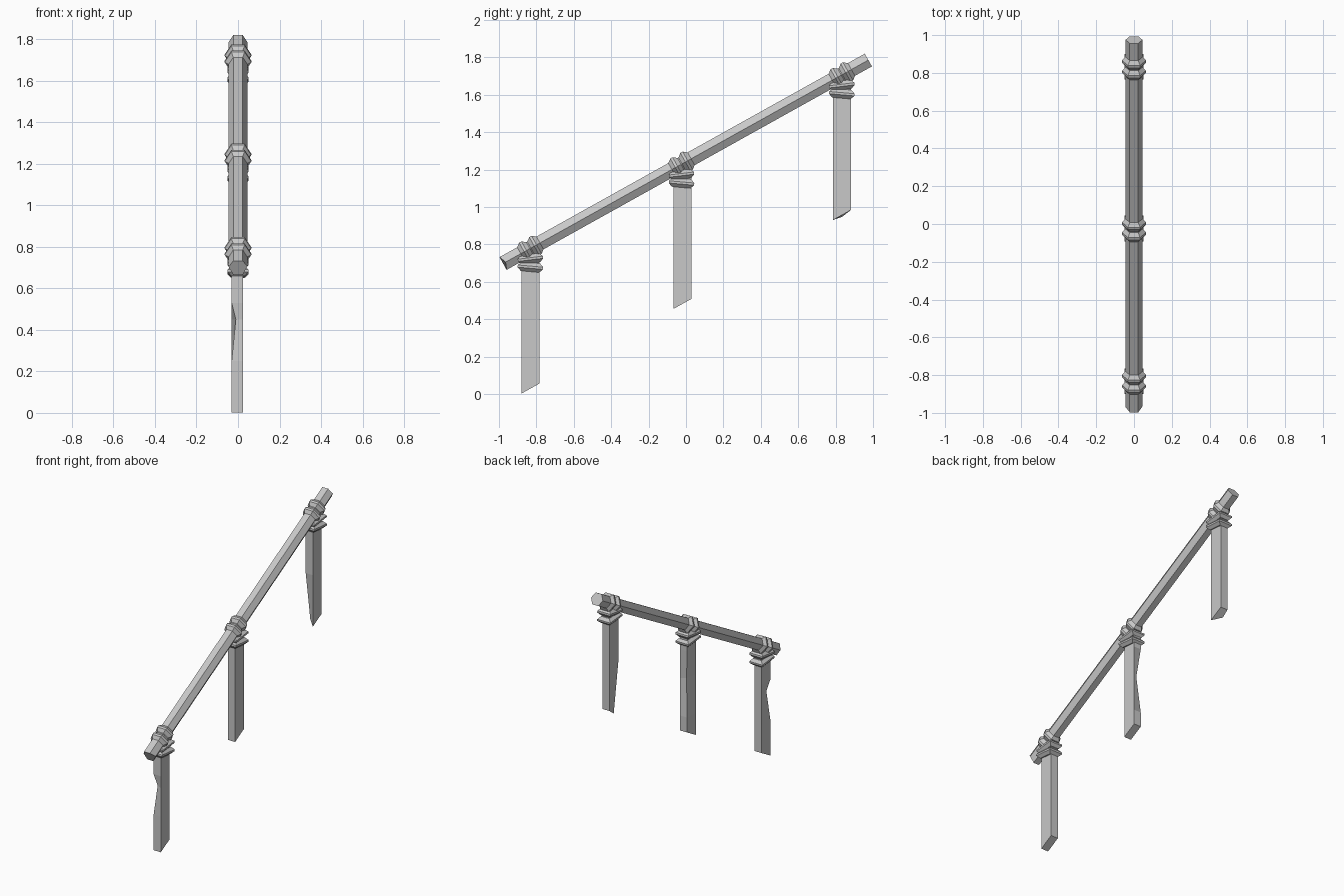
import bpy
import bmesh
from math import atan, cos, sin, pi, radians
from mathutils import Vector

if "Cube" in bpy.data.objects:
    bpy.data.objects.remove(bpy.data.objects["Cube"], do_unlink=True)

GREY = (0.58, 0.58, 0.58, 1)
stone = bpy.data.materials.new("plain_grey")
stone.use_nodes = True
stone.diffuse_color = GREY
stone.node_tree.nodes["Principled BSDF"].inputs["Base Color"].default_value = GREY

SLOPE = 0.557
ANGLE = atan(SLOPE)
ALONG = Vector((0, cos(ANGLE), sin(ANGLE)))
NORMAL = Vector((0, -sin(ANGLE), cos(ANGLE)))
SIDE = Vector((1, 0, 0))


def axis_point(y):
    """Point on the centre line of the rail."""
    return Vector((0, y, 1.243 + SLOPE * y))


def loft(name, rings):
    """Skin a list of equal-length point rings and cap both ends."""
    bm = bmesh.new()
    loops = [[bm.verts.new(p) for p in ring] for ring in rings]
    for a, b in zip(loops, loops[1:]):
        for i in range(len(a)):
            j = (i + 1) % len(a)
            bm.faces.new((a[i], a[j], b[j], b[i]))
    bm.faces.new(loops[0][::-1])
    bm.faces.new(loops[-1])
    bmesh.ops.recalc_face_normals(bm, faces=bm.faces)
    mesh = bpy.data.meshes.new(name)
    bm.to_mesh(mesh)
    bm.free()
    mesh.materials.append(stone)
    obj = bpy.data.objects.new(name, mesh)
    bpy.context.collection.objects.link(obj)
    return obj


def hexagon(centre, r):
    """Six-sided ring across the rail, flat side up."""
    return [centre + SIDE * r * cos(i * pi / 3) + NORMAL * r * sin(i * pi / 3)
            for i in range(6)]


def rectangle(hx, hy):
    return [Vector((x * hx, y * hy, 0)) for x, y in ((-1, -1), (1, -1), (1, 1), (-1, 1))]


# Sloping hexagonal handrail with a chipped lower end
start, end = hexagon(axis_point(-0.978), 0.045), hexagon(axis_point(0.975), 0.045)
start[0] += ALONG * 0.015
start[3] += ALONG * 0.01
loft("handrail", [start, end])


def rail_collar(name, y):
    profile = ((-0.028, 0.045), (-0.007, 0.064), (0.007, 0.064), (0.028, 0.045))
    loft(name, [hexagon(axis_point(y) + ALONG * t, r) for t, r in profile])


def post_collar(name, centre, tilt):
    profile = ((-0.024, 0), (-0.006, 0.018), (0.006, 0.018), (0.024, 0))
    rings = []
    for z, grow in profile:
        rings.append([p + Vector((0, 0, z)) for p in rectangle(0.032 + grow, 0.05 + grow)])
    obj = loft(name, rings)
    obj.location = centre
    obj.rotation_euler.x = radians(tilt)


def post(name, y, chip_levels, chip_corner, chip):
    """Flat post with a slanted foot; one corner is chipped at the middle level."""
    centre = Vector((-0.003, y, 0))
    top = axis_point(y).z
    base = [p + centre for p in rectangle(0.0275, 0.048)]
    foot = [p + Vector((0, 0, top - 0.75 + SLOPE * (p.y - y))) for p in base]
    rings = [foot]
    for z in chip_levels:
        rings.append([p + Vector((0, 0, top - z)) for p in base])
    rings.append([p + Vector((0, 0, top)) for p in base])
    chipped = rings[2] if len(chip_levels) == 3 else foot
    chipped[chip_corner] += Vector(chip)
    loft(name, rings)


# Posts, each worn in a different place
post("lower_post", -0.832, (0.53, 0.33, 0.25), 0, (0.02, 0.015, 0))
post("middle_post", -0.018, (0.62, 0.36, 0.16), 3, (0.02, -0.02, 0))
post("upper_post", 0.833, (0.42,), 0, (0, 0.05, 0.018))

# Paired collars where each post meets the rail
for label, y in (("lower", -0.832), ("middle", -0.024), ("upper", 0.833)):
    for side, offset in (("front", -0.027), ("back", 0.027)):
        rail_collar(f"{label}_{side}_rail_collar", y + offset)
    for part, drop, tilt in (("top", 0.056, 7), ("bottom", 0.101, -5)):
        post_collar(f"{label}_{part}_post_collar", axis_point(y) - Vector((0, 0, drop)), tilt)
